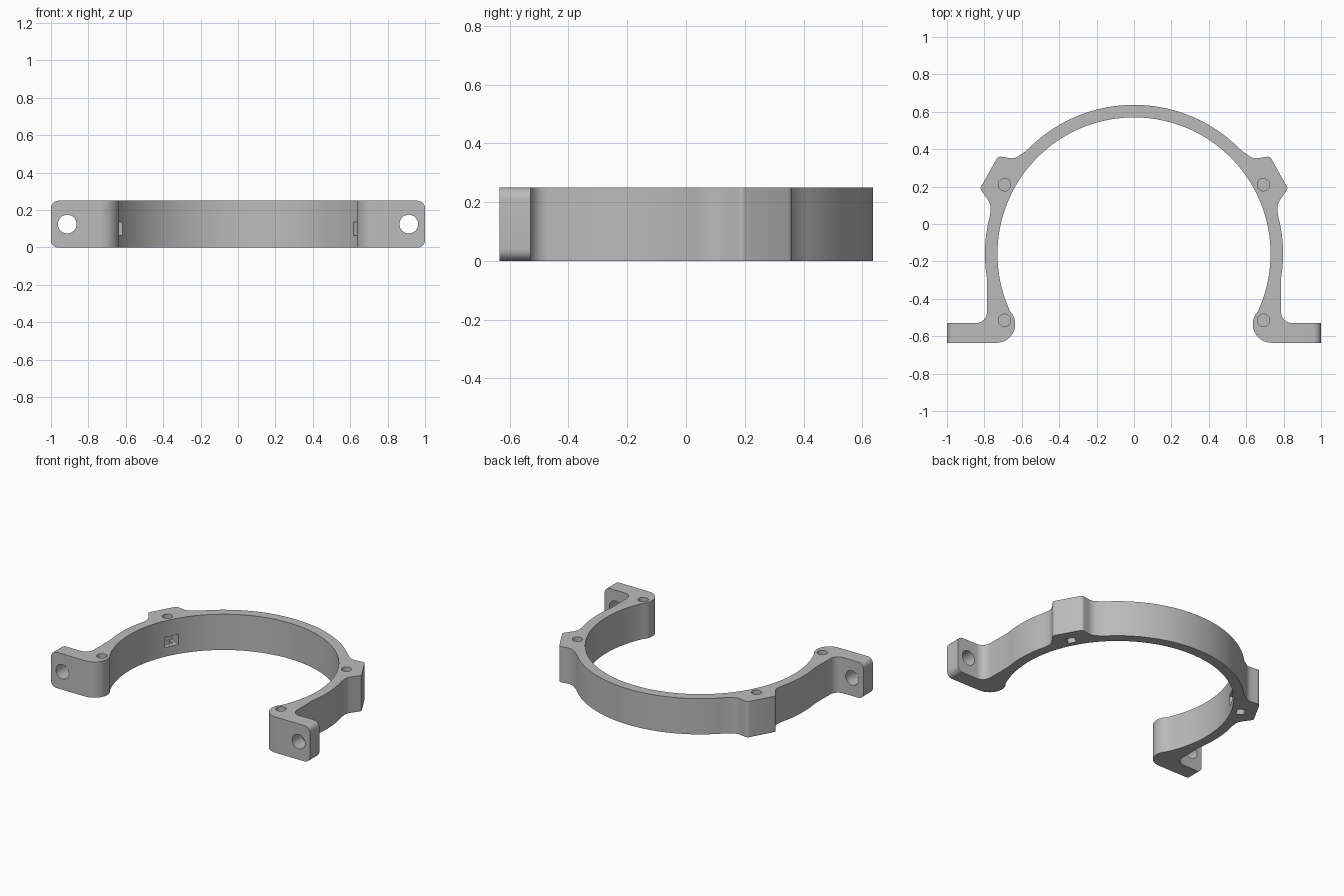
import bpy, bmesh
from math import sin, cos, radians, atan2, hypot
from mathutils import Matrix, Vector

cube = bpy.data.objects.get("Cube")
if cube:
    bpy.data.objects.remove(cube, do_unlink=True)

HEIGHT = 0.25
RING_Y, R_IN, R_OUT = -0.16, 0.73, 0.797
SCREW_X, SCREW_BACK, SCREW_FRONT = 0.692, 0.21, -0.515

grey = bpy.data.materials.new("grey plastic")
grey.use_nodes = True
grey.diffuse_color = (0.5, 0.5, 0.5, 1)
grey.node_tree.nodes["Principled BSDF"].inputs["Base Color"].default_value = (0.5, 0.5, 0.5, 1)


def arc(cx, cy, r, start, end, steps):
    """Points along an arc, angles in degrees."""
    angles = [radians(start + (end - start) * i / steps) for i in range(steps + 1)]
    return [(cx + r * cos(a), cy + r * sin(a)) for a in angles]


def make_object(name, bm):
    bmesh.ops.recalc_face_normals(bm, faces=bm.faces)
    mesh = bpy.data.meshes.new(name)
    bm.to_mesh(mesh)
    bm.free()
    mesh.materials.append(grey)
    obj = bpy.data.objects.new(name, mesh)
    bpy.context.collection.objects.link(obj)
    return obj


# Half outline: inner ring, rounded tip, mounting arm, outer ring and screw pad
half = arc(0, RING_Y, R_IN, 90, -25, 56)
half += arc(0.735, -0.535, 0.1, 150, 270, 14)
half += [(1, -0.635), (1, -0.53)]
half += arc(0.846, -0.47, 0.06, 270, 180, 8)
half += arc(0, RING_Y, R_OUT, -10, 15, 14)
half += [(0.766, 0.085), (0.769, 0.105), (0.778, 0.125)]
half += arc(0.802, 0.19, 0.018, -35, 30, 4)
half += arc(0.715, 0.338, 0.022, 30, 100, 5)
half += [(0.675, 0.354), (0.655, 0.351), (0.635, 0.354), (0.617, 0.363)]
half += arc(0, RING_Y, R_OUT, 44, 90, 24)
outline = half + [(-x, y) for x, y in reversed(half[1:-1])]

bm = bmesh.new()
base = bm.faces.new([bm.verts.new((x, y, 0)) for x, y in outline])
top = bmesh.ops.extrude_face_region(bm, geom=[base])["geom"]
bmesh.ops.translate(bm, vec=(0, 0, HEIGHT),
                    verts=[v for v in top if isinstance(v, bmesh.types.BMVert)])
# Round the outer ends of the arms
ends = [e for e in bm.edges if all(abs(v.co.x) > 0.999 for v in e.verts)
        and abs(e.verts[0].co.z - e.verts[1].co.z) < 0.01]
bmesh.ops.bevel(bm, geom=ends, offset=0.04, segments=7, profile=0.5, affect='EDGES')
clamp = make_object("clamp_ring", bm)


def cut(bm):
    """Subtract a cutter from the clamp, then discard the cutter."""
    cutter = make_object("cutter", bm)
    cutter.hide_render = True
    mod = clamp.modifiers.new("cut", 'BOOLEAN')
    mod.operation, mod.solver, mod.object = 'DIFFERENCE', 'EXACT', cutter
    bpy.ops.object.modifier_apply(modifier=mod.name)
    bpy.data.objects.remove(cutter, do_unlink=True)


def cut_hole(centre, r, depth, turn=Matrix()):
    bm = bmesh.new()
    bmesh.ops.create_cone(bm, cap_ends=True, segments=32, radius1=r, radius2=r,
                          depth=depth, matrix=Matrix.Translation(centre) @ turn)
    cut(bm)


def cut_box(side, r0, r1, width, z0, z1):
    """Slot lined up radially with the screw pad."""
    angle = atan2(SCREW_BACK - RING_Y, side * SCREW_X)
    r = (r0 + r1) / 2
    place = Matrix.Translation((r * cos(angle), RING_Y + r * sin(angle), (z0 + z1) / 2))
    size = Matrix.Diagonal((r1 - r0, width, z1 - z0, 1))
    bm = bmesh.new()
    bmesh.ops.create_cube(bm, size=1, matrix=place @ Matrix.Rotation(angle, 4, 'Z') @ size)
    cut(bm)


bpy.ops.object.select_all(action='DESELECT')
bpy.context.view_layer.objects.active = clamp
clamp.select_set(True)

for side in (-1, 1):
    # Blind screw holes in the top
    for y in (SCREW_BACK, SCREW_FRONT):
        cut_hole((side * SCREW_X, y, HEIGHT), 0.033, 0.2)
    # Mounting hole through the arm
    cut_hole((side * 0.913, -0.58, HEIGHT / 2), 0.05, 0.4, Matrix.Rotation(radians(90), 4, 'X'))
    # Channel from the inner wall, leading out through the underside
    cut_box(side, 0.68, 0.82, 0.1, 0.065, 0.135)
    cut_box(side, 0.765, 0.819, 0.06, -0.05, 0.1)

bpy.ops.object.shade_smooth_by_angle(angle=radians(30))
